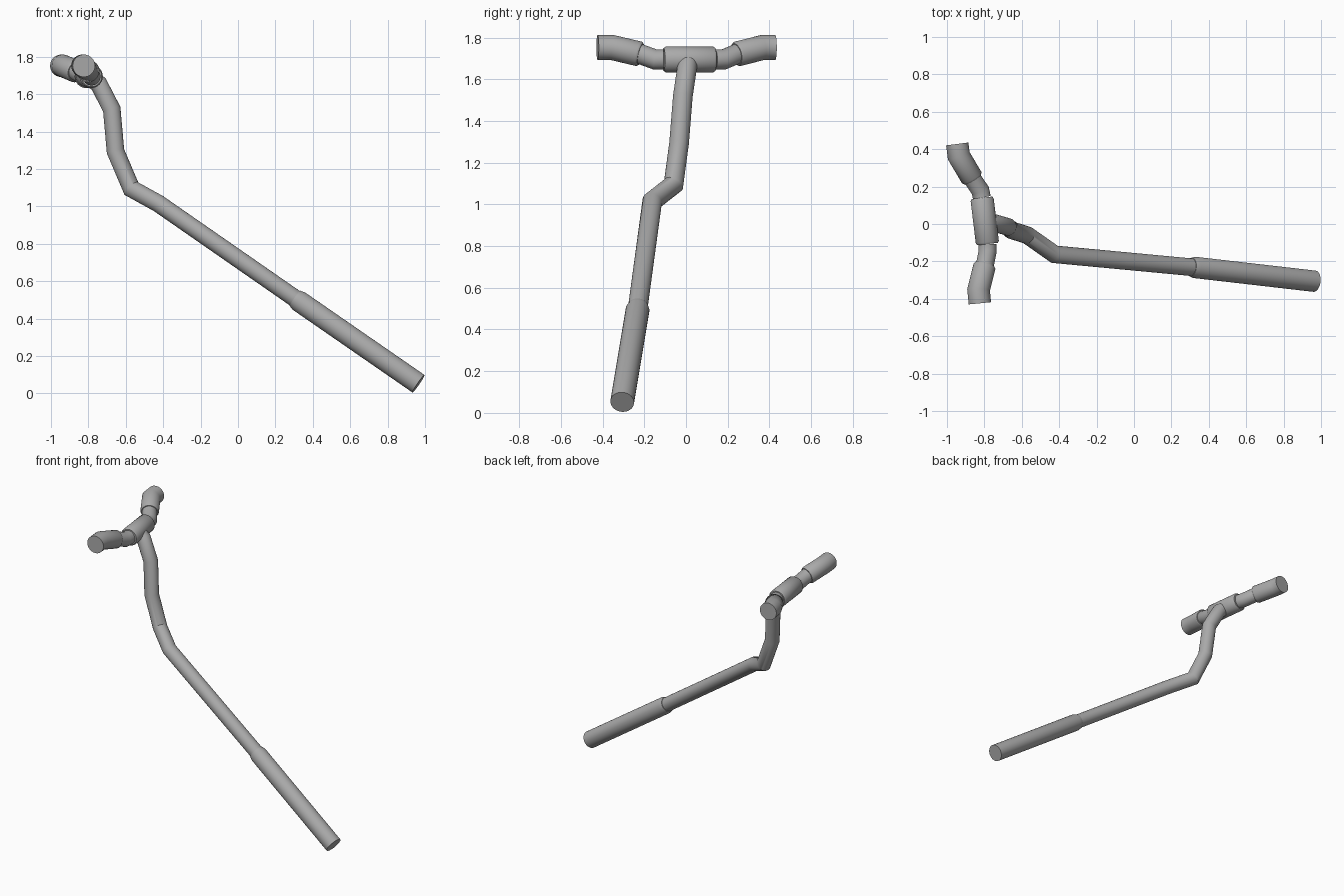
import bpy, bmesh, math
from mathutils import Vector

cube = bpy.data.objects.get("Cube")
if cube:
    bpy.data.objects.remove(cube, do_unlink=True)

GREY = (0.40, 0.40, 0.40, 1.0)
metal = bpy.data.materials.new("grey_metal")
metal.use_nodes = True
metal.diffuse_color = GREY
metal.node_tree.nodes["Principled BSDF"].inputs["Base Color"].default_value = GREY

SIDES = 32
GRIP, HUB, NECK, POLE, SLEEVE = 0.060, 0.062, 0.048, 0.047, 0.057


def tube(name, points, radii):
    """Capped round tube along a path, with mitred bends."""
    pts = [Vector(p) for p in points]
    dirs = [(b - a).normalized() for a, b in zip(pts, pts[1:])]
    side = dirs[0].orthogonal().normalized()
    up = dirs[0].cross(side)
    angles = [2 * math.pi * k / SIDES for k in range(SIDES)]
    ring = [pts[0] + (side * math.cos(a) + up * math.sin(a)) * radii[0] for a in angles]
    rings = [ring]
    for i in range(1, len(pts)):
        d = dirs[i - 1]
        normal = d + dirs[i] if i < len(dirs) else d
        # slide the last ring along the path on to the mitre plane
        ring = [p + d * ((pts[i] - p).dot(normal) / d.dot(normal)) for p in ring]
        scale = radii[i] / radii[i - 1]
        ring = [pts[i] + (p - pts[i]) * scale for p in ring]
        rings.append(ring)

    bm = bmesh.new()
    loops = [[bm.verts.new(p) for p in r] for r in rings]
    for low, high in zip(loops, loops[1:]):
        for k in range(SIDES):
            n = (k + 1) % SIDES
            bm.faces.new((low[k], low[n], high[n], high[k])).smooth = True
    bm.faces.new(loops[0][::-1])
    bm.faces.new(loops[-1])
    bmesh.ops.recalc_face_normals(bm, faces=bm.faces)
    for e in bm.edges:
        e.smooth = e.calc_face_angle(0) < math.radians(35)
    mesh = bpy.data.meshes.new(name)
    bm.to_mesh(mesh)
    bm.free()
    mesh.materials.append(metal)
    obj = bpy.data.objects.new(name, mesh)
    bpy.context.collection.objects.link(obj)
    return obj


def sleeve(name, path, radius, lip, both=False):
    """Thick tube whose mouth tapers down to the thinner tube inside it."""
    pts = [Vector(p) for p in path]
    start = pts[0] + (pts[1] - pts[0]).normalized() * lip
    radii = [radius - 0.007] + [radius] * len(pts)
    pts.insert(1, start)
    if both:
        pts.insert(-1, pts[-1] + (pts[-2] - pts[-1]).normalized() * lip)
        radii = radii[:-1] + [radius, radius - 0.007]
    return tube(name, pts, radii)


# Long bent pole, from inside the lower sleeve up to the cross handle
collar = (0.305, -0.23, 0.508)
pole_path = [
    (0.34, -0.234, 0.484),
    (-0.425, -0.162, 1.015),
    (-0.57, -0.06, 1.095),
    (-0.655, -0.033, 1.295),
    (-0.675, -0.015, 1.52),
    (-0.745, 0.005, 1.655),
    (-0.80, 0.012, 1.695),
]
tube("pole", pole_path, [POLE] * len(pole_path))

# Thicker lower sleeve
sleeve("lower_sleeve", [collar, (0.965, -0.306, 0.052)], SLEEVE, 0.025)

# Cross handle hub
hub_back, hub_front = (-0.813, 0.14, 1.695), (-0.783, -0.107, 1.695)
sleeve("handle_hub", [hub_back, hub_front], HUB, 0.01, both=True)

# Bent necks and grips on both ends of the hub
ends = {
    "back": (hub_back, (-0.822, 0.18, 1.695), (-0.863, 0.24, 1.72),
             (-0.937, 0.365, 1.752), (-0.945, 0.428, 1.752)),
    "front": (hub_front, (-0.783, -0.148, 1.695), (-0.797, -0.217, 1.72),
              (-0.831, -0.352, 1.752), (-0.824, -0.424, 1.752)),
}
for label, (root, bend, mouth, elbow, tip) in ends.items():
    inner = Vector(mouth).lerp(Vector(elbow), 0.2)
    tube(label + "_neck", [root, bend, mouth, inner], [NECK] * 4)
    sleeve(label + "_grip", [mouth, elbow, tip], GRIP, 0.01)
